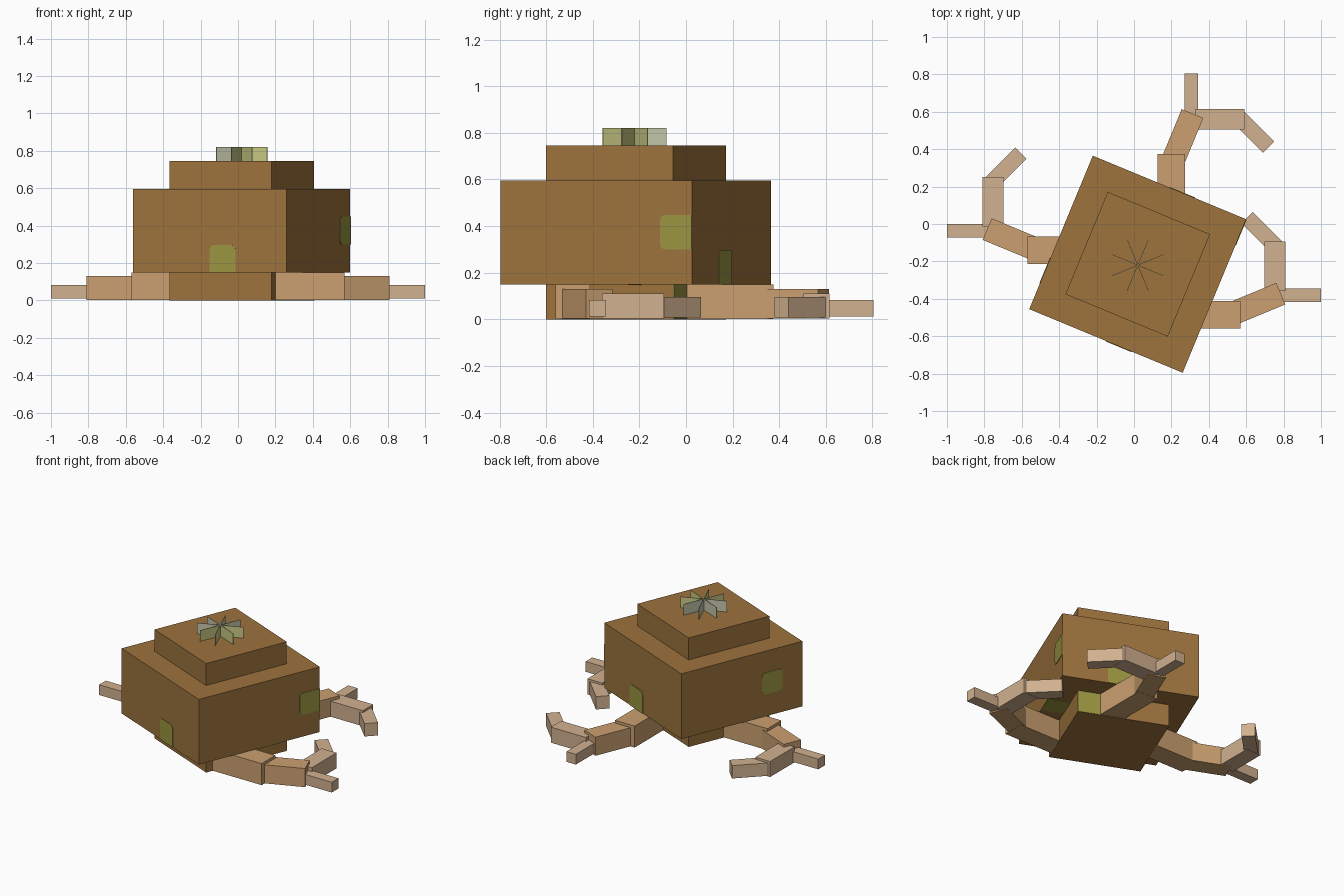
import bpy, bmesh, math
from mathutils import Matrix, Vector

cube = bpy.data.objects.get("Cube")
if cube:
    bpy.data.objects.remove(cube, do_unlink=True)


def material(name, rgb):
    lin = [((c / 255 + 0.055) / 1.055) ** 2.4 for c in rgb] + [1.0]
    m = bpy.data.materials.new(name)
    m.use_nodes = True
    m.diffuse_color = lin
    m.node_tree.nodes["Principled BSDF"].inputs["Base Color"].default_value = lin
    return m


BARK = material("bark brown", (157, 115, 61))
TAN = material("root tan", (203, 160, 112))
PALE = material("pale root", (209, 177, 143))
MOSS = material("moss green", (155, 150, 66))
LEAF = material("leaf yellow green", (200, 200, 132))
GREY_LEAF = material("leaf grey green", (195, 198, 170))

U = 0.148                                   # one block unit
BODY = Matrix.Translation((0.02, -0.215, 0)) @ Matrix.Rotation(math.radians(-22.5), 4, 'Z')


def finish(name, bm, mat):
    bmesh.ops.recalc_face_normals(bm, faces=bm.faces)
    me = bpy.data.meshes.new(name)
    bm.to_mesh(me)
    bm.free()
    me.materials.append(mat)
    ob = bpy.data.objects.new(name, me)
    bpy.context.collection.objects.link(ob)
    return ob


def box(name, size, z0, z1, mat, frame, center=(0, 0), angle=0):
    """Upright box turned by angle around its centre, then placed by frame."""
    bm = bmesh.new()
    m = (frame @ Matrix.Translation((center[0], center[1], (z0 + z1) / 2))
         @ Matrix.Rotation(math.radians(angle), 4, 'Z')
         @ Matrix.Diagonal((size[0], size[1], z1 - z0, 1)))
    bmesh.ops.create_cube(bm, size=1, matrix=m)
    return finish(name, bm, mat)


def patch(name, side, dist, u0, z0, rounded):
    """Square moss plate on a block side; rounded lists BL, BR, TR, TL corners."""
    bm = bmesh.new()
    r = 0.025
    pts = []
    corners = [(0, 0), (U, 0), (U, U), (0, U)]
    for i, (cx, cz) in enumerate(corners):
        if not rounded[i]:
            pts.append((cx, cz))
            continue
        ox = cx + (r if cx == 0 else -r)
        oz = cz + (r if cz == 0 else -r)
        for k in range(4):
            a = math.radians(180 + 90 * i + 30 * k)
            pts.append((ox + r * math.cos(a), oz + r * math.sin(a)))
    face = bm.faces.new([bm.verts.new((u0 + x, -dist - 0.003, z0 + z)) for x, z in pts])
    ext = bmesh.ops.extrude_face_region(bm, geom=[face])
    for v in ext["geom"]:
        if isinstance(v, bmesh.types.BMVert):
            v.co.y += 0.005
    bm.transform(BODY @ Matrix.Rotation(math.radians(90 * side), 4, 'Z'))
    return finish(name, bm, MOSS)


# Stacked trunk blocks
box("base_block", (4 * U, 4 * U), 0, 0.15, BARK, BODY)
box("main_block", (6 * U, 6 * U), 0.15, 0.595, BARK, BODY)
box("top_block", (4 * U, 4 * U), 0.595, 0.745, BARK, BODY)

# Moss patches
patch("front_moss", 0, 3 * U, 0, 0.15, (0, 0, 1, 1))
patch("left_side_moss", 1, 3 * U, 2 * U, 0.30, (1, 0, 0, 1))
patch("back_moss", 2, 3 * U, -U, 0.15, (0, 0, 1, 1))
patch("right_side_moss", 3, 3 * U, U, 0.30, (1, 1, 1, 1))
patch("base_moss", 2, 2 * U, -2 * U, 0.001, (0, 0, 0, 0))
box("underside_moss", (U, U), 0.147, 0.152, MOSS, BODY, (2.5 * U, 0.5 * U))

# Star of upright leaves on top
for i in range(8):
    a = -112.5 + 45 * i
    d = Vector((math.cos(math.radians(a)), math.sin(math.radians(a)))) * U / 2
    box(f"leaf_{i + 1}", (U, 0.003), 0.744, 0.82, LEAF if i < 4 else GREY_LEAF,
        Matrix.Translation((0.02, -0.22, 0)), d, a)

# Root segments: name, centre, angle, (length, width), z range, material
SEGMENTS = [
    ("inner", (0.385, 0.0), 0, (0.37, U), 0.002, 0.149, TAN),
    ("middle", (0.648, 0.056), 22.5, (0.297, 0.125), 0.003, 0.13, TAN),
    ("outer", (0.755, 0.258), 90, (0.265, 0.112), 0.004, 0.11, PALE),
    ("spur", (0.885, 0.105), 0, (0.23, 0.072), 0.012, 0.082, PALE),
    ("tip", (0.685, 0.44), 135, (0.226, 0.085), 0.008, 0.096, PALE),
]
# Each root reuses the segments, mirrored or swapped in x and y
ROOTS = {
    "left_root": Matrix.Translation((0, -0.485, 0)),
    "right_root": Matrix.Translation((0, -0.14, 0)) @ Matrix.Diagonal((-1, 1, 1, 1)),
    "back_root": Matrix(((0, 1, 0, 0.2), (1, 0, 0, -0.195), (0, 0, 1, 0), (0, 0, 0, 1))),
}
for root, frame in ROOTS.items():
    for part, center, angle, size, z0, z1, mat in SEGMENTS:
        box(f"{root}_{part}", size, z0, z1, mat, frame, center, angle)
